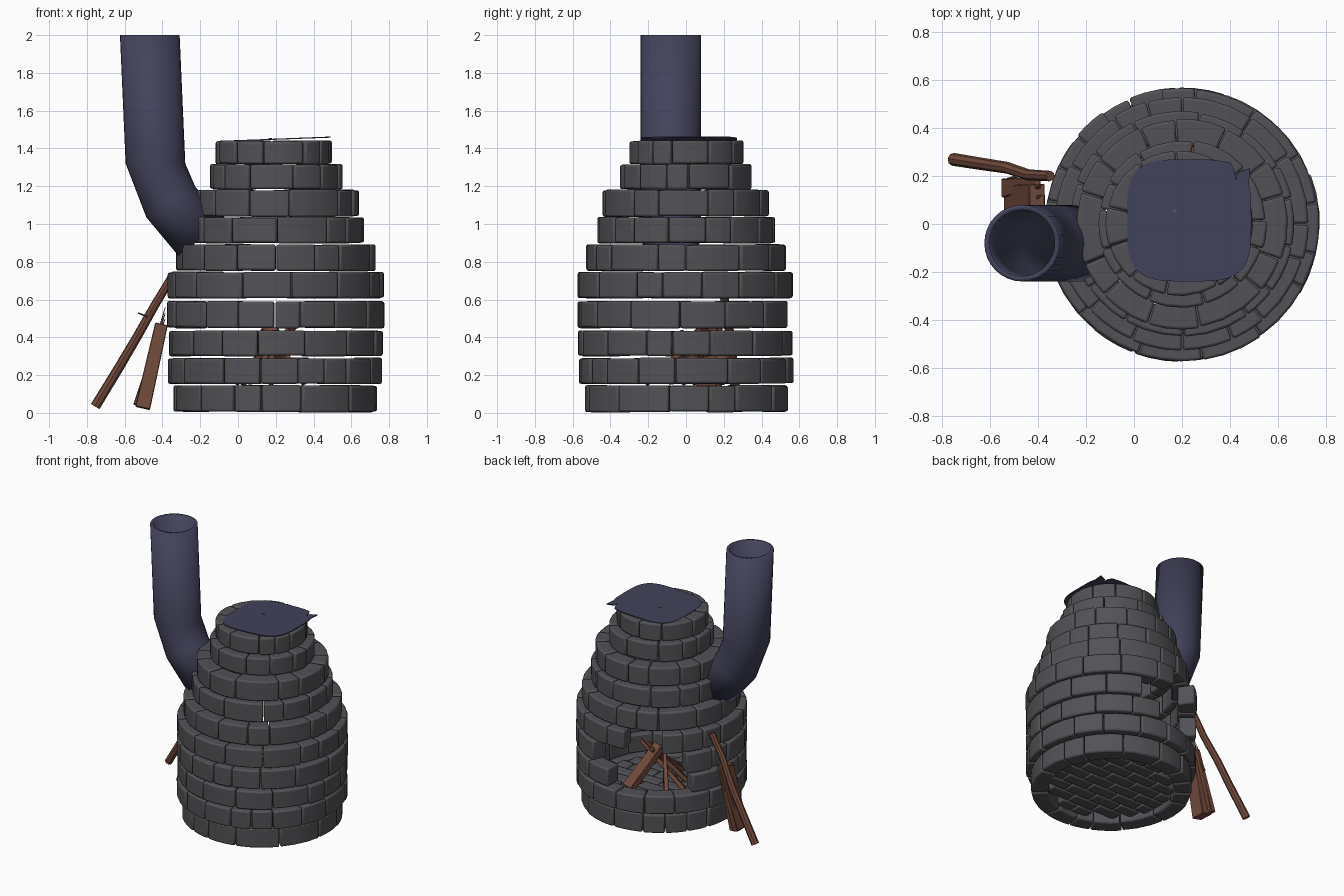
import bpy, bmesh, math, random
from mathutils import Vector, Matrix

if "Cube" in bpy.data.objects:
    bpy.data.objects.remove(bpy.data.objects["Cube"])

random.seed(4)
CX, CY = 0.2, 0.0


def material(name, rgb):
    m = bpy.data.materials.new(name)
    m.diffuse_color = (*rgb, 1)
    m.use_nodes = True
    m.node_tree.nodes["Principled BSDF"].inputs["Base Color"].default_value = m.diffuse_color
    return m


BRICK = material("dark_brick", (0.085, 0.083, 0.092))
METAL = material("blue_metal", (0.055, 0.055, 0.105))
WOOD = material("wood", (0.17, 0.07, 0.045))


def finish(bm, name, mat, bevel=0.0, segments=2):
    bmesh.ops.recalc_face_normals(bm, faces=bm.faces)
    me = bpy.data.meshes.new(name)
    bm.to_mesh(me)
    bm.free()
    ob = bpy.data.objects.new(name, me)
    bpy.context.collection.objects.link(ob)
    me.materials.append(mat)
    bpy.ops.object.select_all(action='DESELECT')
    ob.select_set(True)
    bpy.context.view_layer.objects.active = ob
    bpy.ops.object.shade_smooth_by_angle(angle=math.radians(35))
    if bevel:
        b = ob.modifiers.new("worn_edges", 'BEVEL')
        b.width, b.segments, b.limit_method = bevel, segments, 'ANGLE'
        b.angle_limit = math.radians(40)
    return ob


def loft(bm, rings):
    """Skin a list of vertex rings and cap both ends."""
    rows = [[bm.verts.new(p) for p in r] for r in rings]
    n = len(rows[0])
    for a, b in zip(rows, rows[1:]):
        for i in range(n):
            bm.faces.new((a[i], a[(i + 1) % n], b[(i + 1) % n], b[i]))
    return [bm.faces.new(rows[0]), bm.faces.new(rows[-1])]


def curved_brick(bm, cx, r_in, r_out, a0, a1, z0, z1):
    rings = []
    for k in range(4):
        a = a0 + (a1 - a0) * k / 3
        c, s = math.cos(a), math.sin(a)
        rings.append([(cx + r * c, CY + r * s, z)
                      for r, z in ((r_in, z0), (r_out, z0), (r_out, z1), (r_in, z1))])
    loft(bm, rings)


# Brick courses: outer radius, z bottom, z top, brick count, opening in degrees
courses = [
    (0.538, 0.005, 0.145, 15, None),
    (0.568, 0.155, 0.290, 16, None),
    (0.568, 0.302, 0.435, 16, (86, 146)),
    (0.573, 0.450, 0.590, 16, (72, 142)),
    (0.570, 0.608, 0.745, 16, (99, 125)),
    (0.528, 0.752, 0.890, 15, None),
    (0.472, 0.900, 1.035, 14, None),
    (0.438, 1.040, 1.180, 13, None),
    (0.350, 1.184, 1.315, 12, None),
    (0.305, 1.317, 1.440, 11, None),
]
for i, (r, z0, z1, count, gap) in enumerate(courses):
    bm = bmesh.new()
    start = math.radians(gap[1]) if gap else random.uniform(0, 1)
    total = math.tau - (math.radians(gap[1] - gap[0]) if gap else 0)
    n = max(4, round(count * total / math.tau))
    widths = [random.choice((0.7, 1, 1, 1.25, 1.4)) for _ in range(n)]
    cx = 0.19 if i == 9 else CX
    a = start
    for w in widths:
        da = total * w / sum(widths)
        g = 0.003 / r
        j = random.uniform(-0.005, 0.005)
        curved_brick(bm, cx, r - 0.115 + j, r + j, a + g, a + da - g,
                     z0 + random.uniform(-0.003, 0.003), z1 + random.uniform(-0.003, 0.003))
        a += da
    finish(bm, f"brick_course_{i + 1}", BRICK, 0.011)

# Brick floor in running bond, trimmed to the round wall
bm = bmesh.new()
R, step, length = 0.435, 0.096, 0.21
for row in range(-4, 5):
    y = row * step
    half = math.sqrt(max(R * R - (abs(y) + 0.03) ** 2, 0.01))
    x = -0.63 + (length / 2 if row % 2 else 0)
    while x < half:
        x0, x1 = max(x, -half) + 0.004, min(x + length, half) - 0.004
        if x1 - x0 > 0.03:
            m = (Matrix.Translation((CX + (x0 + x1) / 2, CY + y, 0.09))
                 @ Matrix.Diagonal((x1 - x0, step - 0.008, 0.1, 1)))
            bmesh.ops.create_cube(bm, size=1, matrix=m)
        x += length
finish(bm, "brick_floor", BRICK, 0.01)

# Bent flue pipe: centre x, z and half-width vector of each mitred ring
sections = [((-0.467, 2.0), (0.158, 0)), ((-0.437, 1.32), (0.158, 0)),
            ((-0.355, 1.115), (0.13, 0.08)), ((-0.19, 0.93), (0.12, 0.105))]
bm = bmesh.new()
caps = loft(bm, [[(c[0] + u[0] * math.cos(t), -0.08 + 0.16 * math.sin(t), c[1] + u[1] * math.cos(t))
                  for t in (math.tau * k / 32 for k in range(32))] for c, u in sections])
bmesh.ops.recalc_face_normals(bm, faces=bm.faces)
bmesh.ops.delete(bm, geom=caps, context='FACES_ONLY')
pipe = finish(bm, "flue_pipe", METAL)
sol = pipe.modifiers.new("wall", 'SOLIDIFY')
sol.thickness, sol.offset = 0.022, -1

# Torn metal sheet closing the top
bm = bmesh.new()
outline = []
for k in range(48):
    t = math.tau * k / 48
    c, s = math.cos(t), math.sin(t)
    x = 0.23 + 0.26 * math.copysign(abs(c) ** 0.55, c)
    y = 0.015 + 0.255 * math.copysign(abs(s) ** 0.55, s)
    if 4 <= k <= 8:
        continue
    outline.append((x, y))
    if k == 3:
        outline += [(0.485, 0.235), (0.435, 0.215), (0.425, 0.185), (0.42, 0.225),
                    (0.405, 0.255)]
face = bm.faces.new([bm.verts.new((x, y, 1.447 + 0.01 * (x - 0.23) / 0.26)) for x, y in outline])
res = bmesh.ops.extrude_face_region(bm, geom=[face])
bmesh.ops.translate(bm, vec=(0, 0, 0.006),
                    verts=[v for v in res["geom"] if isinstance(v, bmesh.types.BMVert)])
finish(bm, "lid_sheet", METAL)
bm = bmesh.new()
bmesh.ops.create_cone(bm, cap_ends=True, segments=8, radius1=0.009, radius2=0.009, depth=0.004,
                      matrix=Matrix.Translation((0.17, 0.055, 1.4525)))
finish(bm, "lid_rivet", BRICK)


def stick(name, pts, r0, r1, sides=8):
    bm = bmesh.new()
    pts = [Vector(p) for p in pts]
    q = (pts[-1] - pts[0]).to_track_quat('Z', 'Y')
    rings = []
    for i, p in enumerate(pts):
        r = r0 + (r1 - r0) * i / (len(pts) - 1)
        rings.append([p + q @ Vector((r * math.cos(math.tau * k / sides),
                                      r * math.sin(math.tau * k / sides), 0)) for k in range(sides)])
    loft(bm, rings)
    return finish(bm, name, WOOD)


def plank(name, a, b, width, thick, across, taper=1.0):
    """Split board from a to b; across is its wide direction."""
    bm = bmesh.new()
    a, b = Vector(a), Vector(b)
    d = (b - a).normalized()
    n = d.cross(Vector(across)).normalized()
    w = n.cross(d)
    loft(bm, [[p + w * (sx * width * k / 2) + n * (sy * thick * k / 2)
               for sx, sy in ((-1, -1), (1, -1), (1, 1), (-1, 1))]
              for p, k in ((a, 1), (b, taper))])
    return finish(bm, name, WOOD, 0.004, 1)


# Wood leaning outside by the opening
stick("leaning_branch", [(-0.755, 0.27, 0.035), (-0.63, 0.25, 0.24), (-0.53, 0.235, 0.41),
                         (-0.44, 0.205, 0.57), (-0.35, 0.20, 0.72)], 0.027, 0.022)
stick("branch_twig", [(-0.46, 0.205, 0.50), (-0.53, 0.19, 0.53)], 0.008, 0.003, 5)
plank("leaning_board", (-0.505, 0.105, 0.025), (-0.405, 0.12, 0.47), 0.11, 0.08, (0, 1, 0), 0.85)
plank("leaning_board_thin", (-0.535, 0.15, 0.04), (-0.40, 0.17, 0.47), 0.08, 0.04, (0, 1, 0), 0.6)
for k, (y0, y1, z) in enumerate(((0.09, 0.12, 0.53), (0.14, 0.165, 0.56), (0.18, 0.19, 0.50))):
    plank(f"board_splinter_{k + 1}", (-0.45, y0, 0.32), (-0.385, y1, z), 0.035, 0.02, (0, 1, 0), 0.15)

# Firewood stacked inside
fire = [((0.36, -0.02, 0.16), (0.13, 0.08, 0.45)), ((0.05, -0.08, 0.16), (0.27, 0.07, 0.44)),
        ((0.02, 0.20, 0.16), (0.20, -0.03, 0.43)), ((0.18, -0.22, 0.16), (0.19, 0.13, 0.43)),
        ((-0.02, 0.05, 0.16), (0.30, 0.10, 0.46))]
for k, (a, b) in enumerate(fire):
    plank(f"firewood_{k + 1}", a, b, 0.045, 0.035, (-0.5, 0.6, 0.1), 0.7)
plank("firewood_split", (0.26, 0.30, 0.19), (0.17, 0.06, 0.44), 0.09, 0.05, (1, -0.3, 0), 0.9)
